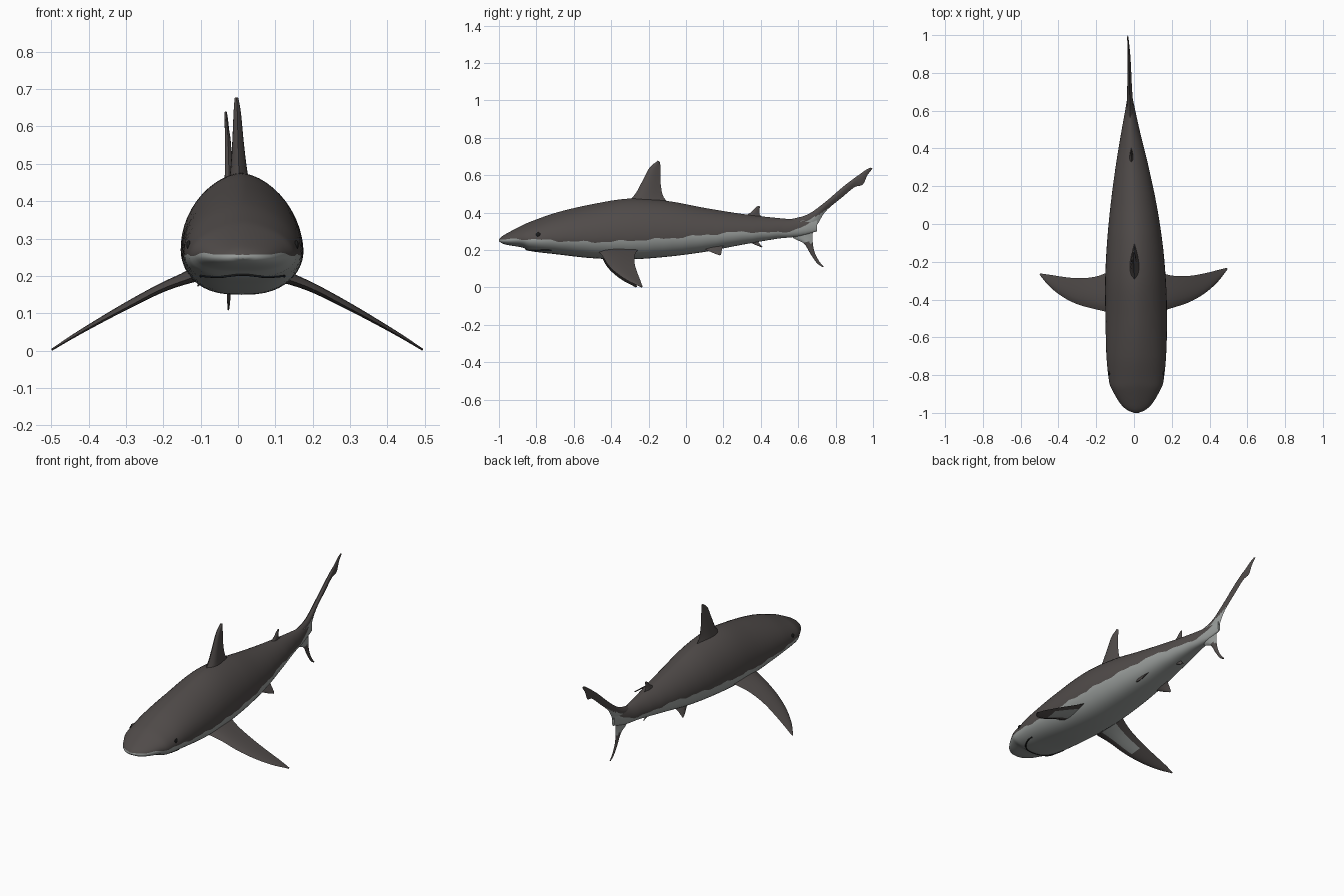
import bpy, bmesh
from math import sin, cos, asin, pi, radians
from mathutils import Vector
from mathutils.bvhtree import BVHTree

default_cube = bpy.data.objects.get("Cube")
if default_cube:
    bpy.data.objects.remove(default_cube, do_unlink=True)


def make_material(name, colour):
    mat = bpy.data.materials.new(name)
    mat.use_nodes = True
    mat.diffuse_color = (*colour, 1)
    shader = mat.node_tree.nodes["Principled BSDF"]
    shader.inputs["Base Color"].default_value = (*colour, 1)
    shader.inputs["Roughness"].default_value = 0.7
    return mat


BACK = make_material("dark back grey", (0.08, 0.07, 0.067))
BELLY = make_material("pale belly grey", (0.32, 0.34, 0.33))
BLACK = make_material("near black", (0.012, 0.012, 0.012))


def sample(rows, key):
    """Smooth interpolation of rows (key, values...) at the given key."""
    last = len(rows) - 1
    key = min(max(key, rows[0][0]), rows[last][0])
    i = max(j for j in range(last) if rows[j][0] <= key)
    a, b = rows[i], rows[i + 1]
    before, after = rows[max(i - 1, 0)], rows[min(i + 2, last)]
    span = b[0] - a[0]
    t = (key - a[0]) / span
    result = []
    for k in range(1, len(a)):
        slope_a = (b[k] - before[k]) / (b[0] - before[0]) * span
        slope_b = (after[k] - a[k]) / (after[0] - a[0]) * span
        result.append((2*t**3 - 3*t**2 + 1) * a[k] + (t**3 - 2*t**2 + t) * slope_a
                      + (3*t**2 - 2*t**3) * b[k] + (t**3 - t**2) * slope_b)
    return result


def loft(name, rings, materials, colour_rule):
    """Skin closed rings, cap both ends and colour faces by a rule."""
    bm = bmesh.new()
    loops = [[bm.verts.new(p) for p in ring] for ring in rings]
    count = len(loops[0])
    for r in range(len(loops) - 1):
        for k in range(count):
            n = (k + 1) % count
            face = bm.faces.new((loops[r][k], loops[r][n], loops[r + 1][n], loops[r + 1][k]))
            face.tag = True
            face.material_index = k
    for end in (loops[0], loops[-1]):
        bm.faces.new(end)
    bmesh.ops.recalc_face_normals(bm, faces=bm.faces)
    for face in bm.faces:
        slot = face.material_index if face.tag else 0
        face.material_index = int(colour_rule(face, slot))
    mesh = bpy.data.meshes.new(name)
    bm.to_mesh(mesh)
    bm.free()
    for mat in materials:
        mesh.materials.append(mat)
    obj = bpy.data.objects.new(name, mesh)
    bpy.context.collection.objects.link(obj)
    smooth(obj)
    return obj


def smooth(obj):
    bpy.ops.object.select_all(action="DESELECT")
    obj.select_set(True)
    bpy.context.view_layer.objects.active = obj
    bpy.ops.object.shade_smooth_by_angle(angle=radians(50))


# Body stations: y, underside z, top z, half width, centre x, colour line z
STATIONS = [
    (-1, .247, .257, .012, .012, .252),
    (-.985, .236, .272, .048, .012, .254),
    (-.95, .226, .293, .085, .012, .257),
    (-.87, .212, .335, .132, .012, .26),
    (-.84, .196, .348, .143, .012, .258),
    (-.7, .178, .398, .158, .012, .25),
    (-.5, .156, .445, .163, .012, .243),
    (-.3, .15, .475, .161, .008, .25),
    (-.1, .164, .462, .147, .004, .262),
    (.1, .19, .425, .122, -.002, .28),
    (.3, .228, .393, .088, -.01, .297),
    (.5, .262, .37, .047, -.018, .294),
    (.6, .272, .365, .027, -.02, .315),
    (.7, .3, .385, .008, -.022, .36),
]
LOWER, UPPER = 10, 14


def body_ring(y):
    low, top, width, mid_x, line = sample(STATIONS, y)
    mid = low + 0.38 * (top - low)
    line += 0.004 * sin(31 * y) + 0.003 * sin(67 * y)
    height = (top - mid) if line > mid else (mid - low)
    edge = asin(max(-0.8, min(0.8, (line - mid) / height)))
    angles = [-pi/2 + (edge + pi/2) * i / LOWER for i in range(LOWER)]
    angles += [edge + (pi/2 - edge) * i / UPPER for i in range(UPPER + 1)]
    half = []
    for a in angles:
        power = 1.2 if a > 0 else 0.75
        x = width * max(cos(a), 0) ** power
        half.append((x, mid + sin(a) * (top - mid if a > 0 else mid - low)))
    right = [Vector((mid_x + x, y, z)) for x, z in half]
    left = [Vector((mid_x - x, y, z)) for x, z in half[-2:0:-1]]
    return right + left


steps = 80
ys = [-1 + 1.7 * (i / steps) ** 1.4 for i in range(steps + 1)]
TOTAL = 2 * (LOWER + UPPER)
body = loft("body", [body_ring(y) for y in ys], (BACK, BELLY),
            lambda face, k: face.tag and (k < LOWER or k >= TOTAL - LOWER))


def fin(name, rows, thickness, normal, colour_rule=lambda face, k: 0, spans=18, chords=8):
    """Fin from rows of leading edge xyz and trailing edge xyz, root to tip."""
    keyed = [(i, *row) for i, row in enumerate(rows)]
    rings = []
    for s in range(spans + 1):
        t = s / spans
        values = sample(keyed, t * (len(rows) - 1))
        lead, trail = Vector(values[:3]), Vector(values[3:])
        thick = thickness * (1 - 0.85 * t ** 0.6)

        def point(c, side):
            bulge = sin(pi * c ** 0.65) * thick * side
            return lead.lerp(trail, c) + normal * bulge
        ring = [point(c / chords, 1) for c in range(chords + 1)]
        ring += [point(c / chords, -1) for c in range(chords - 1, 0, -1)]
        rings.append(ring)
    return loft(name, rings, (BACK, BELLY), colour_rule)


def upright(x, edges, tip_x=None):
    """Rows for a vertical fin from (lead y, lead z, trail y, trail z)."""
    tip_x = x if tip_x is None else tip_x
    rows = []
    for i, (ly, lz, ty, tz) in enumerate(edges):
        px = x + (tip_x - x) * i / (len(edges) - 1)
        rows.append((px, ly, lz, px, ty, tz))
    return rows


SIDE = Vector((1, 0, 0))

# Fins along the midline
fin("dorsal_fin", upright(.004, [
    (-.34, .43, -.05, .43), (-.275, .495, -.115, .475), (-.235, .565, -.135, .55),
    (-.195, .64, -.137, .63), (-.15, .678, -.138, .67)], -.004), .035, SIDE)
fin("second_dorsal_fin", upright(-.014, [
    (.29, .37, .43, .36), (.345, .4, .395, .388), (.37, .425, .393, .41),
    (.387, .437, .395, .432)]), .014, SIDE)
fin("anal_fin", upright(-.012, [
    (.28, .27, .4, .28), (.335, .243, .385, .252), (.375, .226, .395, .232),
    (.405, .214, .41, .217)]), .012, SIDE)

# Tail, with a pale patch where the lobes meet
fin("upper_tail_lobe", upright(-.02, [
    (.55, .362, .62, .285), (.65, .39, .69, .32), (.74, .453, .745, .405),
    (.83, .53, .835, .482), (.89, .577, .9, .535), (.925, .602, .945, .55),
    (.96, .627, .97, .6), (.985, .64, .998, .636)], -.033), .02, SIDE,
    lambda face, k: face.calc_center_median().z < .31 + .55 * (face.calc_center_median().y - .56),
    spans=32)
fin("lower_tail_lobe", upright(-.02, [
    (.55, .335, .71, .385), (.57, .268, .68, .3), (.63, .235, .677, .25),
    (.665, .18, .687, .19), (.7, .13, .712, .14), (.73, .108, .737, .112)], -.026), .016, SIDE,
    lambda face, k: face.calc_center_median().z > .24)

# Paired fins
for side, label in ((1, "left"), (-1, "right")):
    def paired(edges, shift_x=0, shift_y=0):
        rows = []
        for i, (lx, ly, lz, tx, ty, tz) in enumerate(edges):
            f = i / (len(edges) - 1)
            rows.append((lx * side + shift_x, ly + shift_y * f, lz,
                         tx * side + shift_x, ty + shift_y * f, tz))
        return rows

    pectoral = paired([
        (.12, -.47, .195, .12, -.25, .21), (.2, -.445, .165, .2, -.273, .175),
        (.29, -.415, .118, .29, -.275, .13), (.37, -.37, .075, .37, -.262, .083),
        (.44, -.31, .035, .44, -.245, .04), (.495, -.24, .002, .492, -.232, .004)],
        0 if side > 0 else -.004, 0 if side > 0 else -.03)
    up = Vector((.48 * side, 0, .88))
    fin("pectoral_fin_" + label, pectoral, .018, up,
        lambda face, k: face.normal.z < -.3 and abs(face.calc_center_median().x) < .3
        and 9 < k < 14)
    fin("pelvic_fin_" + label, paired([
        (.055, .06, .225, .055, .21, .235), (.078, .11, .2, .078, .195, .212),
        (.095, .15, .182, .095, .19, .19), (.105, .178, .172, .105, .187, .175)], -.003),
        .012, Vector((.8 * side, 0, .6)))

# Surface lookup for the eyes and mouth
surface = BVHTree.FromObject(body, bpy.context.evaluated_depsgraph_get())

for side, label in ((1, "left"), (-1, "right")):
    spot = surface.ray_cast(Vector((side, -.79, .283)), Vector((-side, 0, 0)))[0]
    if spot:
        bpy.ops.mesh.primitive_uv_sphere_add(segments=16, ring_count=10, radius=.012, location=spot)
        eye = bpy.context.object
        eye.name = "eye_" + label
        eye.scale.x = 0.5
        eye.data.materials.append(BLACK)
        smooth(eye)

# Mouth: a thin arc on the underside of the snout
path = []
for i in range(25):
    a = pi * i / 24
    start = Vector((.012 + .112 * cos(a), -.72 - .135 * sin(a), 0))
    hit = surface.ray_cast(start, Vector((0, 0, 1)))[0]
    if hit:
        path.append(hit)
curve = bpy.data.curves.new("mouth", "CURVE")
curve.dimensions = "3D"
curve.bevel_depth = .0035
line = curve.splines.new("POLY")
line.points.add(len(path) - 1)
for p, co in zip(line.points, path):
    p.co = (*co, 1)
curve.materials.append(BLACK)
bpy.context.collection.objects.link(bpy.data.objects.new("mouth", curve))
